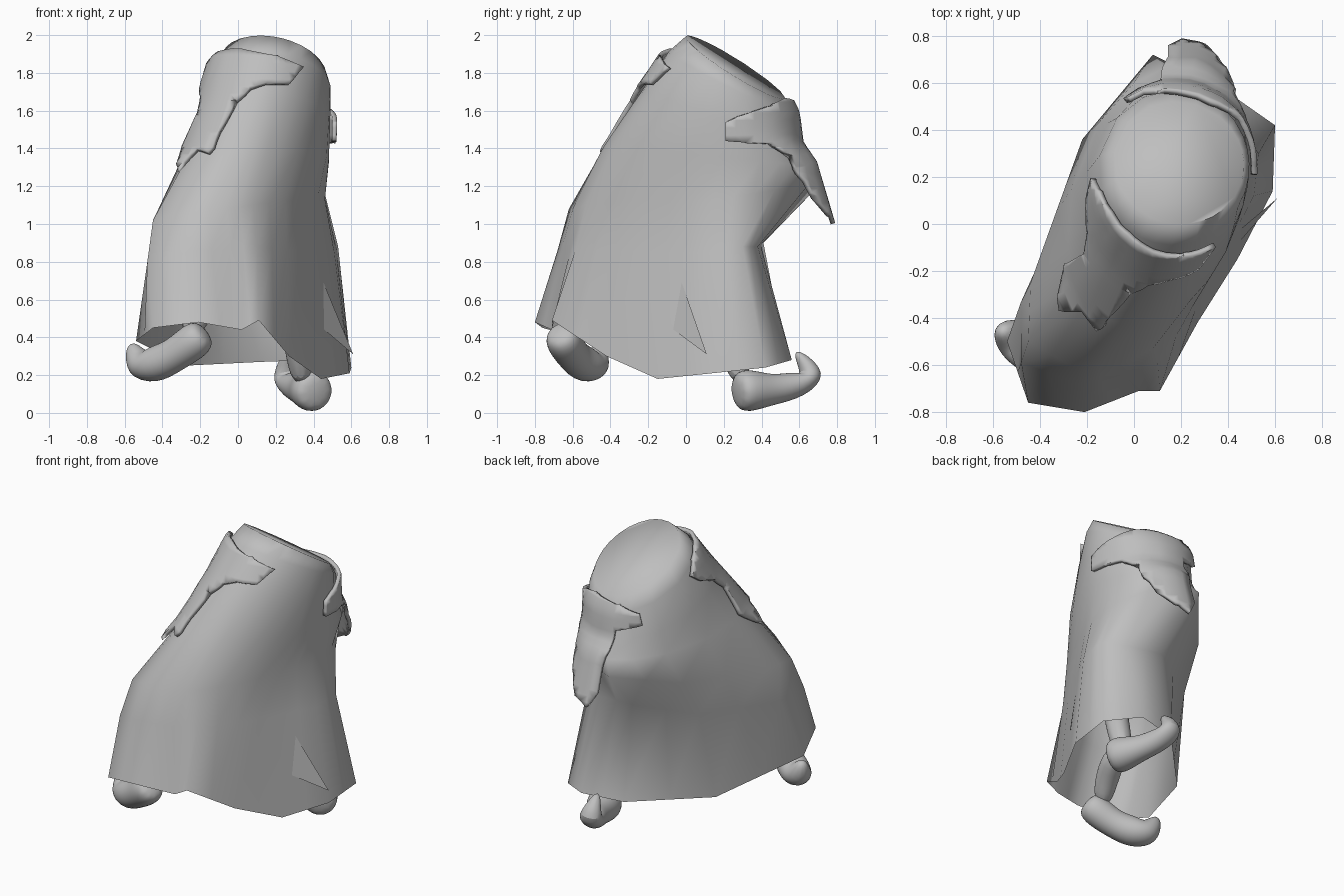
import bpy, bmesh, math
from mathutils import Vector
from mathutils.bvhtree import BVHTree

if "Cube" in bpy.data.objects:
    bpy.data.objects.remove(bpy.data.objects["Cube"])

grey = bpy.data.materials.new("plain_grey")
grey.use_nodes = True
grey.diffuse_color = (0.52, 0.52, 0.52, 1)
grey.node_tree.nodes["Principled BSDF"].inputs["Base Color"].default_value = (0.52, 0.52, 0.52, 1)


def finish(name, bm, angle):
    """Turn a bmesh into a smooth shaded object."""
    mesh = bpy.data.meshes.new(name)
    bm.to_mesh(mesh)
    bm.free()
    mesh.materials.append(grey)
    obj = bpy.data.objects.new(name, mesh)
    bpy.context.collection.objects.link(obj)
    bpy.ops.object.select_all(action="DESELECT")
    obj.select_set(True)
    bpy.context.view_layer.objects.active = obj
    bpy.ops.object.shade_smooth_by_angle(angle=math.radians(angle))
    return obj


def bridge(bm, lower, upper):
    n = len(lower)
    for i in range(n):
        j = (i + 1) % n
        bm.faces.new((lower[i], lower[j], upper[j], upper[i]))


def halved(corners):
    """Closed ring with a midpoint added between neighbouring corners."""
    points = [Vector(p) for p in corners]
    return [q for i, p in enumerate(points) for q in (p, p.lerp(points[(i + 1) % len(points)], .5))]


# Skirt: uneven hem, pinched middle, and the line of the knee and seat
hem = halved((
    (-.21, -.80, .48), (.02, -.71, .44), (.11, -.71, .49), (.27, -.42, .30),
    (.44, -.15, .18), (.59, .14, .21), (.60, .42, .24), (.40, .56, .28),
    (.12, .50, .27), (-.28, .08, .25), (-.54, -.50, .38), (-.45, -.76, .45)))
pinch = halved((
    (-.24, -.68, .86), (-.04, -.64, .86), (.10, -.58, .88), (.26, -.37, .86),
    (.39, -.11, .85), (.51, .12, .85), (.53, .30, .88), (.38, .38, .88),
    (.12, .41, .90), (-.24, .20, .85), (-.48, -.33, .80), (-.48, -.59, .80)))
knee = halved((
    (-.24, -.62, 1.08), (-.06, -.60, 1.08), (.08, -.53, 1.1), (.25, -.35, 1.12),
    (.38, -.08, 1.13), (.46, .14, 1.13), (.46, .36, 1.16), (.36, .58, 1.2),
    (.08, .72, 1.22), (-.22, .36, 1.12), (-.44, -.25, 1.04), (-.45, -.50, 1.02)))

# Upper body: centre x, y, z, long radius, short radius, slope along y, slope along x
rings = [
    (.10, .12, 1.36, .57, .36, -.1, 0),
    (.14, .18, 1.56, .42, .34, -.35, 0),
    (.17, .24, 1.75, .33, .32, -.5, -.1),
    (.19, .26, 1.83, .26, .28, -.62, -.18)]
long_axis = Vector((.3, .954, 0))
short_axis = Vector((-.954, .3, 0))
levels = [hem, pinch, knee]
for cx, cy, cz, a, b, slope_y, slope_x in rings:
    level = []
    for p in knee:
        d = p - Vector((.03, .03, 0))
        t = math.atan2(d.dot(short_axis) / .4, d.dot(long_axis) / .67)
        d = long_axis * a * math.cos(t) + short_axis * b * math.sin(t)
        level.append(Vector((cx + d.x, cy + d.y, cz + slope_y * d.y + slope_x * d.x)))
    levels.append(level)

bm = bmesh.new()
loops = [[bm.verts.new(p) for p in level] for level in levels]
for lower, upper in zip(loops, loops[1:]):
    bridge(bm, lower, upper)
bm.faces.new(loops[-1])
bm.normal_update()
skirt_tree = BVHTree.FromBMesh(bm)
finish("skirt", bm, 75)

# Pleat facet beside the slit in the hem
bm = bmesh.new()
bm.faces.new([bm.verts.new(p) for p in ((.42, -.05, .77), (.41, -.12, .48), (.61, .11, .31))])
finish("hem_pleat", bm, 20)


def drape(name, outline, facing, lowest):
    """Wrap a cut-out, given by its corners, around the skirt; below lowest it hangs free."""
    axis = Vector((.13, .15, 0))
    scale = .35
    middle = math.radians(facing)
    bm = bmesh.new()
    corners = []
    for x, y, z in outline:
        turn = math.atan2(y - axis.y, x - axis.x) - middle
        turn = (turn + math.pi) % math.tau - math.pi
        corners.append(bm.verts.new((turn * scale, 0, z)))
    bm.faces.new(corners)
    for k in range(-14, 15):
        for normal, spot in (((1, 0, 0), (k * .04, 0, 0)), ((0, 0, 1), (0, 0, 1.47 + k * .04))):
            bmesh.ops.bisect_plane(bm, geom=bm.verts[:] + bm.edges[:] + bm.faces[:],
                                   plane_co=spot, plane_no=normal)
    for v in bm.verts:
        z = max(v.co.z, lowest)
        drop = z - v.co.z
        turn = v.co.x / scale + middle
        outward = Vector((math.cos(turn), math.sin(turn), 0))
        start = axis + Vector((0, 0, z)) + outward * 2
        hit, normal, _, _ = skirt_tree.ray_cast(start, -outward)
        v.co = hit + normal * .025 + outward * drop * .3 - Vector((0, 0, drop))
    bmesh.ops.triangulate(bm, faces=[f for f in bm.faces if len(f.verts) > 4])
    bmesh.ops.recalc_face_normals(bm, faces=bm.faces[:])
    obj = finish(name, bm, 60)
    solid = obj.modifiers.new("thickness", "SOLIDIFY")
    solid.thickness = .025
    solid.offset = 0


# Branching cloth pieces on the front and the back
drape("front_sash", [
    (-.20, .20, 1.77), (-.23, .12, 1.72), (-.21, -.05, 1.66), (-.21, -.14, 1.58),
    (-.31, -.20, 1.40), (-.34, -.40, 1.27), (-.22, -.38, 1.38), (-.12, -.39, 1.36),
    (-.06, -.30, 1.47), (0, -.27, 1.63), (.06, -.27, 1.70), (.15, -.26, 1.73),
    (.28, -.22, 1.73), (.35, -.10, 1.82), (.20, -.10, 1.87), (.03, -.04, 1.91),
    (-.08, .06, 1.89), (-.10, .14, 1.85)], 240, 1.2)
drape("back_sash", [
    (.52, .22, 1.54), (.51, .28, 1.57), (.45, .42, 1.62), (.33, .52, 1.65),
    (.10, .57, 1.63), (-.02, .55, 1.60), (-.02, .50, 1.53), (.12, .60, 1.48),
    (.14, .75, 1.25), (.14, .80, 1.10), (.20, .77, 1.0), (.28, .70, 1.05),
    (.36, .63, 1.15), (.42, .55, 1.35), (.47, .45, 1.42), (.53, .22, 1.44)], 70, 1.3)


def tube(name, path):
    """Tapered round limb through (x, y, z, radius) points."""
    bm = bmesh.new()
    points = [Vector(p[:3]) for p in path]
    previous, side = None, Vector((1, 0, 0))
    for i, p in enumerate(points):
        along = (points[min(i + 1, len(points) - 1)] - points[max(i - 1, 0)]).normalized()
        side = (side - along * side.dot(along)).normalized()
        up = along.cross(side)
        ring = []
        for k in range(10):
            t = math.tau * k / 10
            ring.append(bm.verts.new(p + (side * math.cos(t) + up * math.sin(t)) * path[i][3]))
        if previous:
            bridge(bm, previous, ring)
        else:
            bm.faces.new(ring[::-1])
        previous = ring
    bm.faces.new(previous)
    obj = finish(name, bm, 80)
    smooth = obj.modifiers.new("rounding", "SUBSURF")
    smooth.levels = smooth.render_levels = 2


# Legs hidden under the skirt
tube("front_leg", [(-.12, -.3, .62, .08), (-.2, -.5, .55, .08), (-.26, -.62, .42, .06)])
tube("back_leg", [(.25, .1, .70, .08), (.31, .2, .45, .08), (.34, .31, .14, .07)])

# Shoes with curled tips
tube("front_shoe", [
    (-.17, -.67, .43, .07), (-.22, -.65, .39, .11), (-.34, -.60, .30, .09),
    (-.45, -.53, .25, .11), (-.53, -.47, .25, .09), (-.57, -.45, .37, .03)])
tube("back_shoe", [
    (.42, .26, .11, .09), (.39, .32, .12, .13), (.34, .46, .12, .08),
    (.28, .60, .15, .08), (.25, .69, .20, .08), (.26, .58, .33, .02)])
